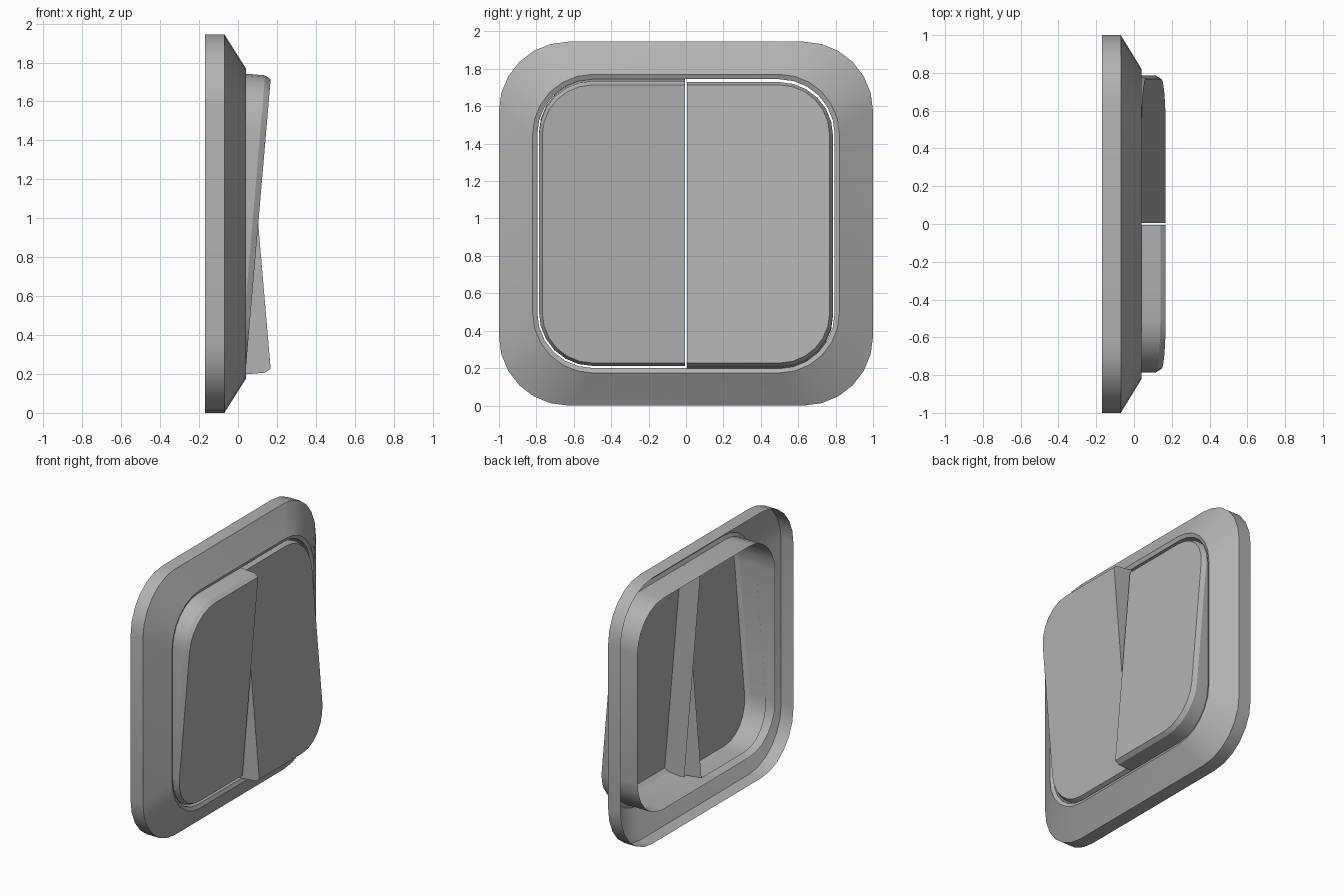
import bpy, bmesh, math
from mathutils import Matrix

if "Cube" in bpy.data.objects:
    bpy.data.objects.remove(bpy.data.objects["Cube"])

CZ = 0.9725      # height of the centre
SEG = 6          # segments per rounded corner
TILT = math.radians(4.9)

# Mid-grey plastic
grey = bpy.data.materials.new("grey_plastic")
grey.diffuse_color = (0.45, 0.45, 0.45, 1)
grey.use_nodes = True
grey.node_tree.nodes["Principled BSDF"].inputs["Base Color"].default_value = grey.diffuse_color


def corner(cy, cz, r, start):
    """Points (y, z) of a quarter circle."""
    return [(cy + r * math.cos(math.radians(start + 90 * i / SEG)),
             cz + r * math.sin(math.radians(start + 90 * i / SEG)))
            for i in range(SEG + 1)]


def rounded_rect(hy, hz, r):
    y, z = hy - r, hz - r
    return (corner(y, z, r, 0) + corner(-y, z, r, 90)
            + corner(-y, -z, r, 180) + corner(y, -z, r, 270))


def half_rect(hy, hz, r, inner):
    """Half of a rounded rectangle, cut straight at y = inner."""
    y, z = hy - r, hz - r
    return ([(inner, -hz)] + corner(y, -z, r, 270)
            + corner(y, z, r, 0) + [(inner, hz)])


def loft(name, rings, cap=False):
    """Join rings of (x, outline) with quads; optionally close the last one."""
    bm = bmesh.new()
    loops = [[bm.verts.new((x, y, z)) for y, z in pts] for x, pts in rings]
    for a, b in zip(loops, loops[1:]):
        n = len(a)
        for i in range(n):
            j = (i + 1) % n
            bm.faces.new((a[i], a[j], b[j], b[i]))
    if cap:
        bm.faces.new(loops[-1])
    mesh = bpy.data.meshes.new(name)
    bm.to_mesh(mesh)
    bm.free()
    mesh.materials.append(grey)
    obj = bpy.data.objects.new(name, mesh)
    bpy.context.collection.objects.link(obj)
    return obj


def smooth(obj):
    bpy.ops.object.select_all(action='DESELECT')
    obj.select_set(True)
    bpy.context.view_layer.objects.active = obj
    bpy.ops.object.shade_smooth_by_angle(angle=math.radians(25))


# Wall frame: outer wall, sloped face, lip chamfer and inner collar, open at the back
frame = loft("frame", [
    (-0.17, rounded_rect(1.0, 0.9725, 0.37)),
    (-0.07, rounded_rect(1.0, 0.9725, 0.37)),
    (0.04, rounded_rect(0.82, 0.798, 0.32)),
    (0.028, rounded_rect(0.795, 0.772, 0.295)),
    (-0.165, rounded_rect(0.795, 0.772, 0.295)),
])
frame.location.z = CZ
smooth(frame)

# Two rockers: half-rounded shells with a chamfered front, tilted opposite ways
for name, side in (("left_rocker", -1), ("right_rocker", 1)):
    rocker = loft(name, [
        (-0.16, half_rect(0.786, 0.764, 0.286, 0.006)),
        (-0.03, half_rect(0.786, 0.764, 0.286, 0.006)),
        (0.0, half_rect(0.768, 0.746, 0.268, 0.006)),
    ], cap=True)
    if side < 0:
        rocker.data.transform(Matrix.Scale(-1, 4, (0, 1, 0)))
        rocker.data.flip_normals()
    rocker.data.transform(Matrix.Rotation(-side * TILT, 4, 'Y'))
    rocker.location = (0.104, 0, CZ - 0.002)
    smooth(rocker)
